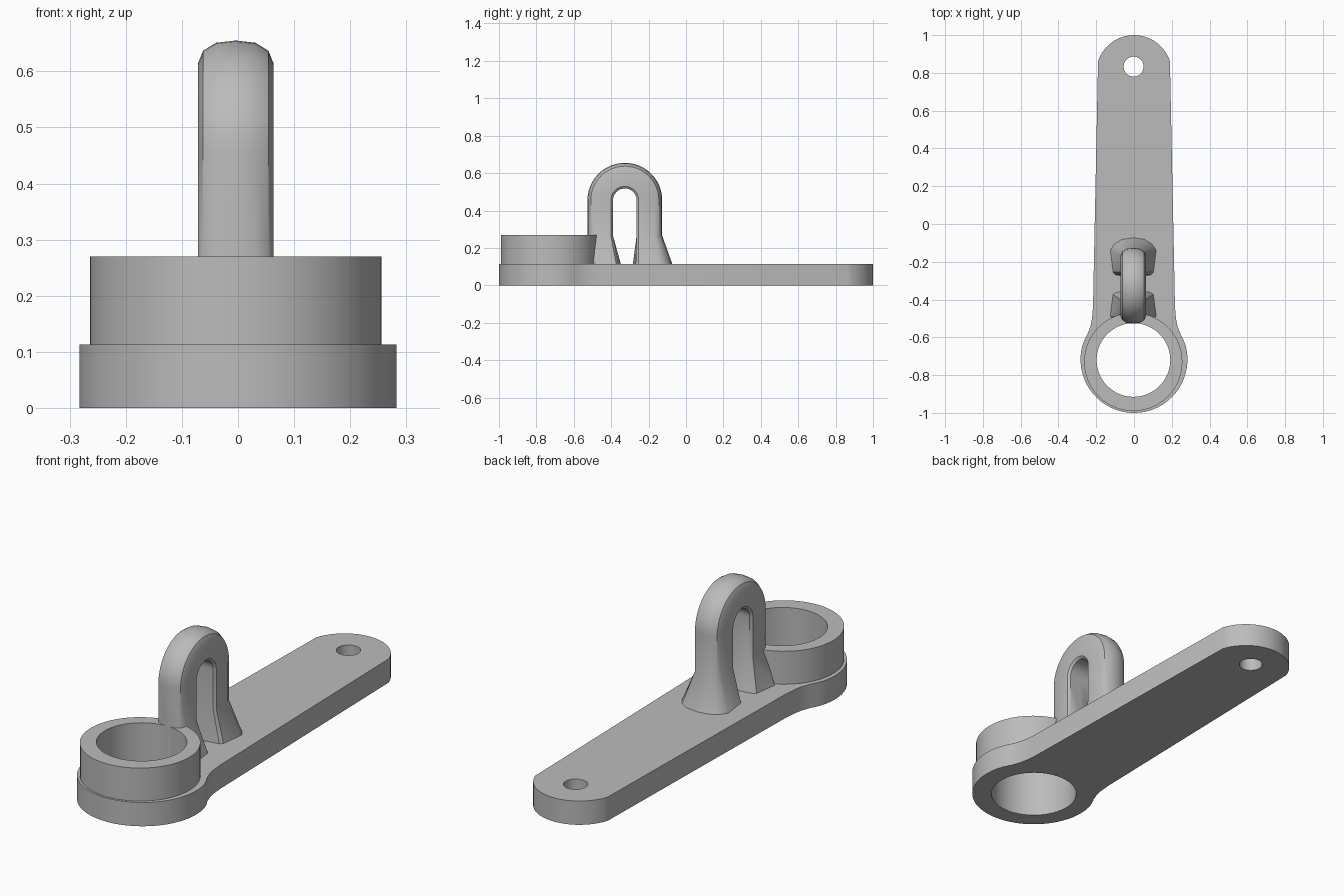
import bpy, bmesh
from math import sin, cos, pi, radians

cube = bpy.data.objects.get("Cube")
if cube:
    bpy.data.objects.remove(cube, do_unlink=True)

grey = bpy.data.materials.new("plain grey")
grey.use_nodes = True
COLOUR = (0.5, 0.5, 0.5, 1)
grey.diffuse_color = COLOUR
grey.node_tree.nodes["Principled BSDF"].inputs["Base Color"].default_value = COLOUR


def select(ob):
    bpy.ops.object.select_all(action='DESELECT')
    ob.select_set(True)
    bpy.context.view_layer.objects.active = ob


def arc(cx, cy, r, a0, a1, n):
    """Points on an arc, angles in degrees."""
    angles = [radians(a0 + (a1 - a0) * i / n) for i in range(n + 1)]
    return [(cx + r * cos(a), cy + r * sin(a)) for a in angles]


def circle(cx, cy, r, n=64):
    return arc(cx, cy, r, 0, 360, n)[:-1]


def slab(name, loops, z0, z1):
    """Extruded outline; the loops after the first are holes."""
    cu = bpy.data.curves.new(name, 'CURVE')
    cu.dimensions = '2D'
    cu.fill_mode = 'BOTH'
    cu.extrude = (z1 - z0) / 2
    for pts in loops:
        sp = cu.splines.new('POLY')
        sp.points.add(len(pts) - 1)
        for p, (x, y) in zip(sp.points, pts):
            p.co = (x, y, 0, 1)
        sp.use_cyclic_u = True
    ob = bpy.data.objects.new(name, cu)
    ob.location.z = (z0 + z1) / 2
    bpy.context.collection.objects.link(ob)
    select(ob)
    bpy.ops.object.convert(target='MESH')
    ob = bpy.context.object
    bm = bmesh.new()
    bm.from_mesh(ob.data)
    bmesh.ops.remove_doubles(bm, verts=bm.verts, dist=0.0002)
    bmesh.ops.recalc_face_normals(bm, faces=bm.faces)
    bm.to_mesh(ob.data)
    bm.free()
    ob.data.materials.clear()
    ob.data.materials.append(grey)
    bpy.ops.object.shade_smooth_by_angle(angle=radians(30))
    return ob


# Arm: round end, concave necks, tapering sides and a rounded tip
PLATE_TOP = 0.113
neck = [(0.263, -0.615), (0.245, -0.58), (0.23, -0.54), (0.222, -0.5), (0.217, -0.44)]
tip = arc(0, 0.8, 0.2, 18, 162, 24)
outline = (arc(0, -0.717, 0.283, -195, 15, 48) + neck + tip
           + [(-x, y) for x, y in reversed(neck)])
bore = circle(-0.003, -0.72, 0.195)
slab("arm_plate", [outline, bore, circle(-0.002, 0.833, 0.053, 32)], 0, PLATE_TOP)

# Collar around the bore
slab("collar", [circle(-0.004, -0.73, 0.26), bore], PLATE_TOP - 0.002, 0.27)


# Loop: a half section (side, outward) swept over an arch with flared feet
def mirror(half):
    return half + [(-x, d) for x, d in reversed(half[1:-1])]


LOOP_X, LOOP_Y, ARCH_Z = -0.004, -0.327, 0.455
bar = mirror([(0, 0.2), (0.035, 0.196), (0.058, 0.182), (0.067, 0.16),
              (0.067, 0.074), (0.058, 0.063), (0, 0.063)])
back_foot = mirror([(0, 0.256), (0.06, 0.247), (0.1, 0.222), (0.123, 0.19),
                    (0.108, 0.072), (0.095, 0.058), (0, 0.042)])
front_foot = mirror([(0, 0.2), (0.06, 0.196), (0.1, 0.185), (0.123, 0.16),
                     (0.108, 0.045), (0.09, 0.034), (0, 0.02)])


def ring(section, angle, z):
    return [(LOOP_X + x, LOOP_Y + d * cos(angle), z + d * sin(angle)) for x, d in section]


FOOT_Z, FLARE_Z = PLATE_TOP - 0.005, 0.265
rings = []
for section, z in ((back_foot, FOOT_Z), (bar, FLARE_Z)):
    rings.append([(x, y, z) for x, y, _ in ring(section, 0, z)])
STEPS = 24
rings += [ring(bar, pi * i / STEPS, ARCH_Z) for i in range(STEPS + 1)]
for section, z in ((bar, FLARE_Z), (front_foot, FOOT_Z)):
    rings.append([(x, y, z) for x, y, _ in ring(section, pi, z)])

bm = bmesh.new()
rows = [[bm.verts.new(p) for p in r] for r in rings]
for a, b in zip(rows, rows[1:]):
    for i in range(len(a)):
        j = (i + 1) % len(a)
        bm.faces.new((a[i], a[j], b[j], b[i]))
bm.faces.new(rows[0])
bm.faces.new(rows[-1])
bmesh.ops.recalc_face_normals(bm, faces=bm.faces)
mesh = bpy.data.meshes.new("loop")
bm.to_mesh(mesh)
bm.free()
mesh.materials.append(grey)
loop = bpy.data.objects.new("loop", mesh)
bpy.context.collection.objects.link(loop)
select(loop)
bpy.ops.object.shade_smooth_by_angle(angle=radians(35))
